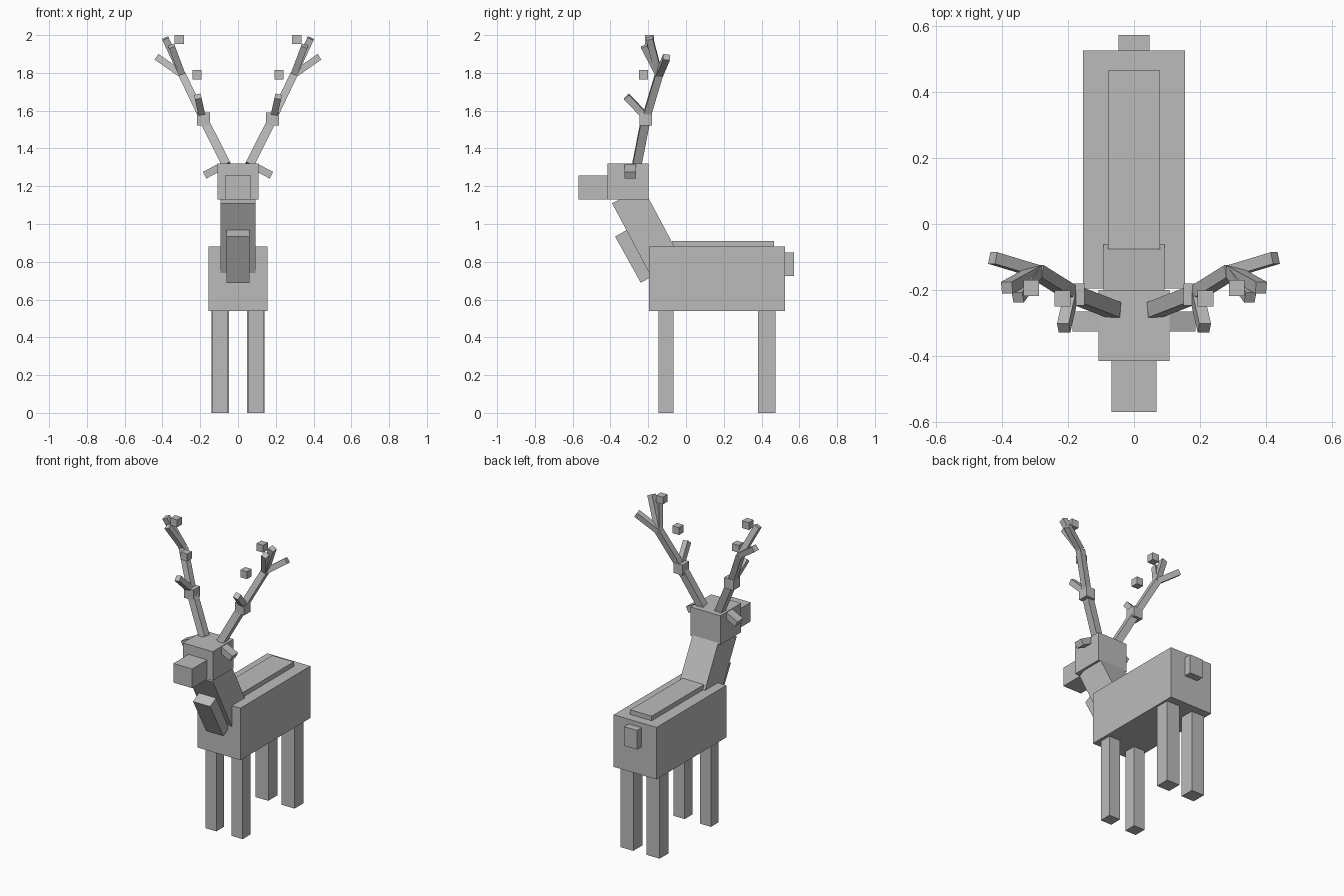
import bpy
from math import radians
from mathutils import Matrix, Vector

cube = bpy.data.objects.get("Cube")
if cube:
    bpy.data.objects.remove(cube, do_unlink=True)

grey = bpy.data.materials.new("plain grey")
grey.use_nodes = True
colour = (0.5, 0.5, 0.5, 1)
grey.diffuse_color = colour
grey.node_tree.nodes["Principled BSDF"].inputs["Base Color"].default_value = colour


def place(name, matrix, size):
    """Unit cube scaled to size and set in the frame of matrix."""
    bpy.ops.mesh.primitive_cube_add(size=1)
    ob = bpy.context.object
    ob.name = name
    ob.data.transform(matrix @ Matrix.Diagonal((*size, 1)))
    ob.data.materials.append(grey)
    return ob


def box(name, centre, size, angle=0, axis='X'):
    rot = Matrix.Rotation(radians(angle), 4, axis)
    return place(name, Matrix.Translation(centre) @ rot, size)


def beam(name, start, end, width):
    """Square bar between two points, kept upright to the y axis."""
    a, b = Vector(start), Vector(end)
    w = (b - a).normalized()
    u = Vector((0, 1, 0)).cross(w).normalized()
    v = w.cross(u)
    frame = Matrix((u, v, w)).transposed().to_4x4()
    return place(name, Matrix.Translation((a + b) / 2) @ frame,
                 (width, width, (b - a).length))


# Trunk
box("body", (0, 0.165, 0.71), (0.31, 0.72, 0.34))
box("back_ridge", (0, 0.195, 0.89), (0.156, 0.54, 0.04))
box("tail", (0, 0.54, 0.787), (0.094, 0.065, 0.125))

# Neck, chest and head
box("neck", (0, -0.193, 0.932), (0.186, 0.183, 0.5), 28)
box("chest_tuft", (0, -0.27, 0.832), (0.124, 0.085, 0.28), 29)
box("head", (0, -0.307, 1.225), (0.216, 0.215, 0.19))
box("muzzle", (0, -0.485, 1.193), (0.136, 0.17, 0.125))

# Paired parts
for side, s in (("left", 1), ("right", -1)):
    box(side + "_front_leg", (s * 0.095, -0.105, 0.28), (0.08, 0.08, 0.56))
    box(side + "_back_leg", (s * 0.095, 0.428, 0.28), (0.093, 0.093, 0.56))
    box(side + "_ear", (s * 0.137, -0.295, 1.279), (0.09, 0.06, 0.04),
        s * 27, 'Y')

    # Antler
    knot = (s * 0.183, -0.213, 1.555)
    fork = (s * 0.295, -0.143, 1.79)
    beam(side + "_antler_base", (s * 0.062, -0.26, 1.315), knot, 0.047)
    box(side + "_antler_knot", knot, (0.067, 0.067, 0.068))
    beam(side + "_antler_upper", knot, fork, 0.04)
    beam(side + "_front_tine", (s * 0.19, -0.215, 1.57),
         (s * 0.213, -0.315, 1.675), 0.036)
    beam(side + "_outer_tine", fork, (s * 0.428, -0.103, 1.883), 0.036)
    beam(side + "_top_tine", fork, (s * 0.385, -0.193, 1.983), 0.036)
    beam(side + "_inner_tine", fork, (s * 0.352, -0.222, 1.942), 0.034)
    box(side + "_lower_bud", (s * 0.216, -0.226, 1.79), (0.048,) * 3)
    box(side + "_upper_bud", (s * 0.311, -0.194, 1.976), (0.048,) * 3)
